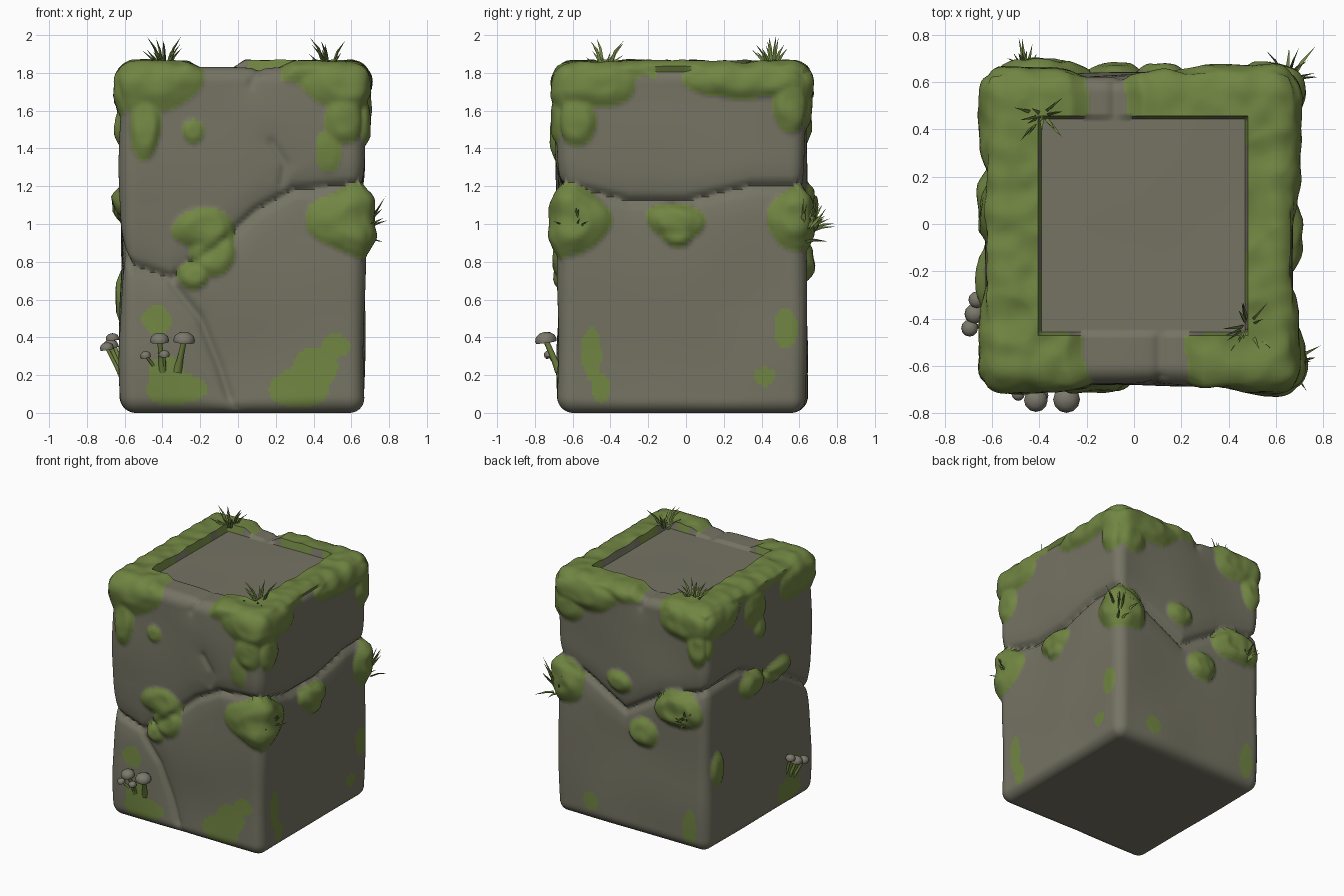
import bpy, bmesh, math, random
from mathutils import Vector, noise

if "Cube" in bpy.data.objects:
    bpy.data.objects.remove(bpy.data.objects["Cube"])

random.seed(4)
LO, HI = Vector((-0.62, -0.675, 0.0)), Vector((0.67, 0.635, 1.83))
ROUND = 0.08
PLATE = (-0.40, 0.47, -0.47, 0.445)          # sunken square on the top


def material(name, rgb):
    m = bpy.data.materials.new(name)
    m.diffuse_color = (*rgb, 1)
    m.use_nodes = True
    m.node_tree.nodes["Principled BSDF"].inputs["Base Color"].default_value = m.diffuse_color
    return m


STONE = material("grey_stone", (0.178, 0.172, 0.125))
MOSS = material("moss_green", (0.165, 0.235, 0.055))
CAP = material("mushroom_grey", (0.20, 0.19, 0.15))


def make_object(name, bm, mats, angle=40):
    me = bpy.data.meshes.new(name)
    bmesh.ops.recalc_face_normals(bm, faces=bm.faces)
    bm.to_mesh(me)
    bm.free()
    for m in mats:
        me.materials.append(m)
    ob = bpy.data.objects.new(name, me)
    bpy.context.collection.objects.link(ob)
    bpy.ops.object.select_all(action='DESELECT')
    ob.select_set(True)
    bpy.context.view_layer.objects.active = ob
    bpy.ops.object.shade_smooth_by_angle(angle=math.radians(angle))
    return ob


# Moss patches on each side: (along, z, radius along, radius z, thickness)
FRONT = [(-0.46, 1.76, 0.27, 0.17, .035), (-0.49, 1.52, 0.08, 0.18, .03), (-0.24, 1.49, 0.055, 0.06, .02),
         (0.57, 1.76, 0.22, 0.17, .035), (0.56, 1.56, 0.11, 0.14, .03), (0.48, 1.38, 0.07, 0.12, .01),
         (-0.18, 0.97, 0.18, 0.11, .035), (-0.14, 0.84, 0.13, 0.12, .035), (-0.24, 0.73, 0.09, 0.08, .03),
         (-0.43, 0.49, 0.075, 0.08, .0), (-0.32, 0.12, 0.17, 0.09, .0), (-0.38, 0.22, 0.1, 0.09, .0),
         (0.32, 0.13, 0.16, 0.11, .0), (0.41, 0.25, 0.12, 0.1, .0), (0.52, 0.36, 0.08, 0.06, .0)]
RIGHT = [(-0.52, 1.76, 0.26, 0.14, .035), (-0.58, 1.55, 0.11, 0.12, .03), (0.35, 1.77, 0.33, 0.11, .035),
         (0.56, 1.62, 0.11, 0.15, .03), (-0.06, 1.02, 0.16, 0.10, .045), (-0.05, 0.95, 0.09, 0.07, .04),
         (-0.50, 0.30, 0.055, 0.15, .0), (-0.45, 0.13, 0.05, 0.09, .0), (0.42, 0.19, 0.06, 0.05, .0),
         (0.53, 0.45, 0.06, 0.11, .0)]
BACK = [(-0.45, 1.74, 0.24, 0.15, .035), (-0.54, 1.56, 0.1, 0.14, .03), (0.45, 1.75, 0.3, 0.13, .035),
        (0.55, 1.60, 0.12, 0.12, .03), (-0.38, 1.06, 0.20, 0.15, .055), (-0.08, 0.80, 0.12, 0.11, .045),
        (0.12, 1.14, 0.12, 0.08, .035), (-0.48, 0.17, 0.06, 0.15, .0), (0.36, 0.16, 0.06, 0.07, .0)]
LEFT = [(0.45, 1.76, 0.25, 0.14, .035), (0.05, 1.68, 0.13, 0.15, .03), (0.0, 1.52, 0.06, 0.1, .03),
        (-0.5, 1.72, 0.25, 0.16, .035), (0.09, 1.11, 0.16, 0.10, .04), (-0.22, 1.10, 0.16, 0.09, .04),
        (0.5, 0.60, 0.08, 0.14, .03), (-0.35, 0.13, 0.14, 0.09, .0), (-0.42, 0.28, 0.08, 0.09, .0)]
# Thick pads wrapped round the vertical corners: centre and radii
PADS = [(0.66, -0.66, 1.02, 0.28, 0.25, 0.19), (0.66, 0.63, 1.02, 0.22, 0.23, 0.19)]

patches = [(Vector((u, LO.y, z)), (a, .13, b), t) for u, z, a, b, t in FRONT]
patches += [(Vector((HI.x, u, z)), (.13, a, b), t) for u, z, a, b, t in RIGHT]
patches += [(Vector((u, HI.y, z)), (a, .13, b), t) for u, z, a, b, t in BACK]
patches += [(Vector((LO.x, u, z)), (.13, a, b), t) for u, z, a, b, t in LEFT]
patches += [(Vector(p[:3]), p[3:], .05) for p in PADS]

# Cracks as lines over the sides
fy, by, lx, rx = LO.y, HI.y, LO.x, HI.x
CRACKS = [
    ([(lx, fy, .8), (-.5, fy, .76), (-.35, fy, .71), (-.1, fy, .89), (.1, fy, 1.07), (.3, fy, 1.18),
      (rx, fy, 1.21), (rx, -.3, 1.12), (rx, 0, 1.12), (rx, .35, 1.2), (rx, by, 1.2), (.4, by, 1.1),
      (.08, by, .92), (-.25, by, 1.13), (lx, by, 1.24), (lx, .2, 1.25), (lx, -.35, 1.0), (lx, fy, .8)], .045),
    ([(-.37, fy, .71), (-.2, fy, .5), (-.1, fy, .25), (-.02, fy, 0)], .03),
    ([(.18, fy, 1.43), (.25, fy, 1.32), (.23, fy, 1.2)], .02),
    ([(.11, -.47, 1.83), (.11, fy, 1.83), (.07, fy, 1.74)], .02),
    ([(-.08, .45, 1.83), (-.08, by, 1.83), (-.05, by, 1.75)], .02)]
segments = [(Vector(a), Vector(b), d) for pts, d in CRACKS for a, b in zip(pts, pts[1:])]


def crack_depth(p):
    best = 0
    for a, b, depth in segments:
        ab = b - a
        t = max(0, min(1, (p - a).dot(ab) / ab.length_squared))
        d = (p - a - ab * t).length
        if d < 0.2:
            best = max(best, depth * (.65 * math.exp(-(d / .022) ** 2) + .35 * math.exp(-(d / .08) ** 2)))
    return best


def in_plate(p):
    return p.z > 1.82 and PLATE[0] < p.x < PLATE[1] and PLATE[2] < p.y < PLATE[3]


def moss_at(p):
    """Cover value (moss where positive) and thickness."""
    if in_plate(p):
        return -1, 0
    wob = noise.noise(p * 5)
    cover, thick = -1, 0
    # rim moss round the top, with bare gaps at the front, back and right
    rim = [(p.z - 1.765 + wob * .04) / .06]
    if p.y < -.45:
        rim.append((abs(p.x - .015) - .22 + wob * .05) / .08)
    if p.y > .43:
        rim.append((abs(p.x + .125) - .08 + wob * .03) / .08)
    if p.x > rx - .01:
        rim.append((abs(p.y + .08) - .07 + wob * .04) / .08)
    cover = min(rim)
    thick = .035 * max(0, min(1, cover))
    for c, r, t in patches:
        d = p - c
        if abs(d.x) > 1.3 * r[0] or abs(d.y) > 1.3 * r[1] or abs(d.z) > 1.3 * r[2]:
            continue
        f = 1 - math.sqrt((d.x / r[0]) ** 2 + (d.y / r[1]) ** 2 + (d.z / r[2]) ** 2) + wob * .22
        cover = max(cover, f)
        thick = max(thick, t * max(0, min(1, f * 2.2)) ** .7)
    return cover, thick


# Stone block: dense rounded box, pushed in at cracks and out at moss
bm = bmesh.new()
bmesh.ops.create_cube(bm, size=1)
bmesh.ops.subdivide_edges(bm, edges=bm.edges[:], cuts=95, use_grid_fill=True)
cover = {}
for v in bm.verts:
    p = Vector([LO[i] + (v.co[i] + .5) * (HI[i] - LO[i]) for i in range(3)])
    core = Vector([max(LO[i] + ROUND, min(HI[i] - ROUND, p[i])) for i in range(3)])
    n = (p - core).normalized()
    cov, thick = moss_at(p)
    cover[v] = cov
    out = .018 * noise.noise(p * 1.9) * (1 - .7 * max(0, n.z)) - crack_depth(p) * (.5 if thick > .01 else 1)
    out += thick * (1 + .35 * noise.noise(p * 11))
    if in_plate(p):
        out = -.02 + .006 * noise.noise(p * 2)
    v.co = core + n * (ROUND + out * (1 + min(0, n.z)))
    v.co.z = max(0, v.co.z)
for f in bm.faces:
    f.material_index = int(sum(cover[v] for v in f.verts) > 0)
make_object("stone_block", bm, [STONE, MOSS], 60)


def grass_tuft(name, base, aim, count, length, spread):
    """Bent three-sided blades fanning out round the aim direction."""
    bm = bmesh.new()
    base, aim = Vector(base), Vector(aim).normalized()
    for _ in range(count):
        r = Vector([random.uniform(-1, 1) for _ in range(3)])
        d = (aim + r * spread).normalized()
        side = d.orthogonal().normalized()
        start = base + r * .035 - aim * .02
        size = length * random.uniform(.6, 1)
        rings = []
        for t, w in ((0, .011), (.5, .009)):
            o = start + d * size * t
            rings.append([bm.verts.new(o + (side * math.cos(a) + d.cross(side) * math.sin(a) * .6) * w)
                          for a in (0, 2.09, 4.19)])
        tip = bm.verts.new(start + d * size + (r - aim * r.dot(aim)) * .025)
        for i in range(3):
            j = (i + 1) % 3
            bm.faces.new((rings[0][i], rings[0][j], rings[1][j], rings[1][i]))
            bm.faces.new((rings[1][i], rings[1][j], tip))
    make_object(name, bm, [MOSS])


grass_tuft("top_grass_back", (-.39, .46, 1.86), (0, 0, 1), 14, .14, .55)
grass_tuft("top_grass_front", (.48, -.43, 1.86), (0, 0, 1), 14, .13, .55)
grass_tuft("side_grass_front", (.67, -.59, 1.0), (.5, -.15, .7), 12, .12, .5)
grass_tuft("side_grass_corner", (.65, .64, .95), (.1, .75, .6), 14, .18, .5)
grass_tuft("side_grass_back", (-.46, .66, 1.0), (-.1, .6, .6), 12, .12, .5)


def lathe(bm, profile, origin, axis, mat, sides=12):
    rot = Vector((0, 0, 1)).rotation_difference(axis)
    rings = [[bm.verts.new(origin + rot @ Vector((r * math.cos(k * math.tau / sides),
                                                  r * math.sin(k * math.tau / sides), h)))
              for k in range(sides)] for r, h in profile]
    faces = [bm.faces.new((a[k], a[(k + 1) % sides], b[(k + 1) % sides], b[k]))
             for a, b in zip(rings, rings[1:]) for k in range(sides)]
    faces += [bm.faces.new(rings[0]), bm.faces.new(rings[-1])]
    for f in faces:
        f.material_index = mat


def mushroom(name, foot, top, r):
    bm = bmesh.new()
    foot, top = Vector(foot), Vector(top)
    axis = top - foot
    n = axis.length
    lathe(bm, [(r * .42, 0), (r * .28, n * .4), (r * .25, n)], foot, axis, 1)
    lathe(bm, [(r * .3, -.005), (r * .95, -.012), (r, 0), (r * .88, r * .4), (r * .5, r * .68), (r * .1, r * .76)],
          top, (axis.normalized() + Vector((0, 0, 2))).normalized(), 0)
    make_object(name, bm, [CAP, MOSS])


# Mushroom clusters on the front and left sides
mushroom("front_mushroom_left", (-.40, -.67, .22), (-.415, -.745, .385), .05)
mushroom("front_mushroom_right", (-.32, -.67, .22), (-.285, -.742, .385), .057)
mushroom("front_mushroom_small", (-.44, -.67, .24), (-.49, -.72, .305), .028)
mushroom("front_mushroom_tiny", (-.39, -.67, .21), (-.39, -.725, .31), .028)
mushroom("left_mushroom_tall", (-.61, -.33, .22), (-.665, -.32, .395), .035)
mushroom("left_mushroom_mid", (-.61, -.37, .2), (-.675, -.38, .355), .042)
mushroom("left_mushroom_low", (-.61, -.42, .18), (-.695, -.44, .345), .036)
